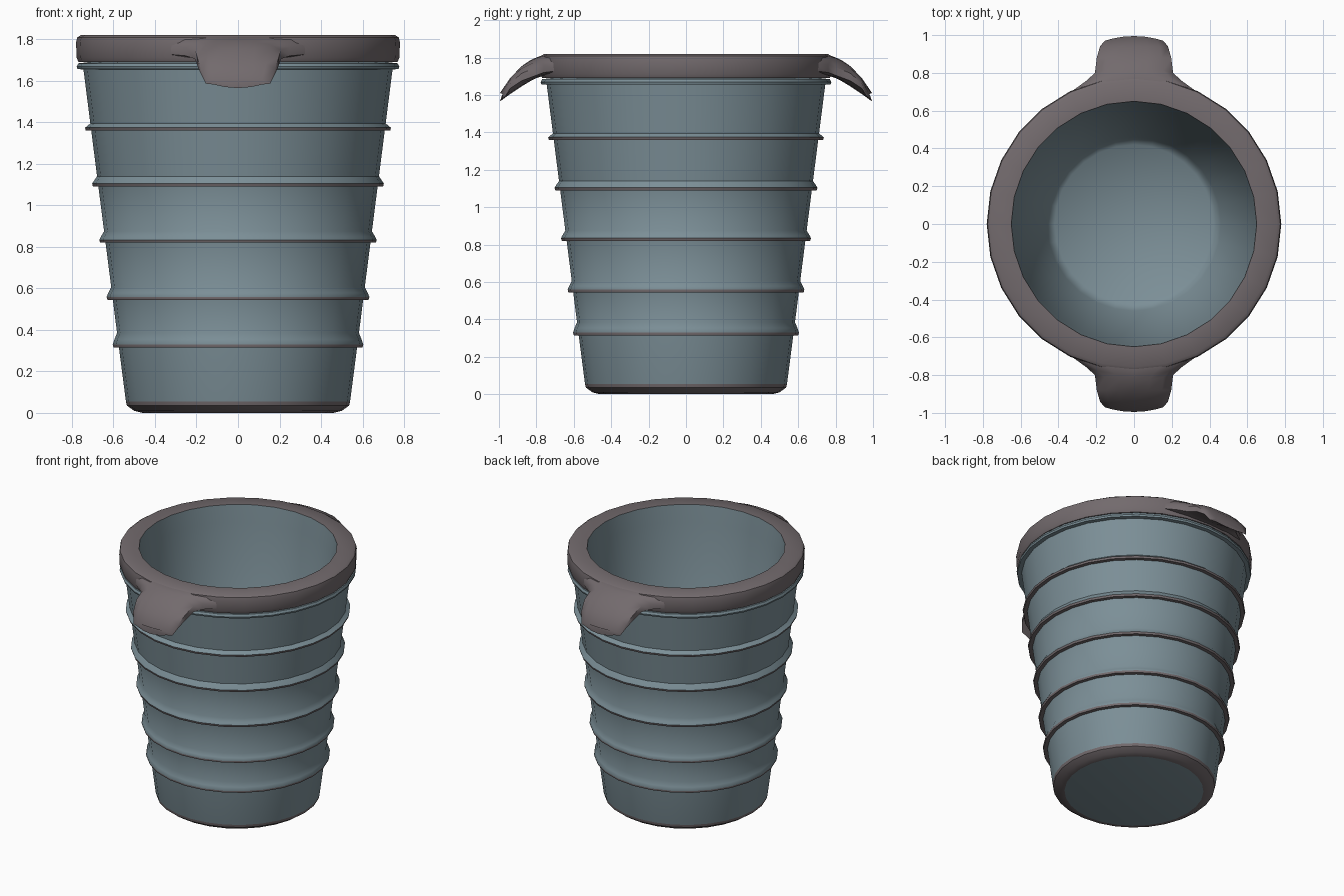
import bpy, bmesh, math

if "Cube" in bpy.data.objects:
    bpy.data.objects.remove(bpy.data.objects["Cube"])

SIDES = 28


def material(name, rgb):
    m = bpy.data.materials.new(name)
    m.diffuse_color = (*rgb, 1)
    m.use_nodes = True
    m.node_tree.nodes["Principled BSDF"].inputs["Base Color"].default_value = m.diffuse_color
    return m


BLUE = material("blue_plastic", (0.20, 0.275, 0.31))
GREY = material("warm_grey", (0.17, 0.145, 0.153))


def finish(bm, name, angle=40):
    me = bpy.data.meshes.new(name)
    bm.to_mesh(me)
    bm.free()
    me.materials.append(BLUE)
    me.materials.append(GREY)
    ob = bpy.data.objects.new(name, me)
    bpy.context.collection.objects.link(ob)
    bpy.ops.object.select_all(action='DESELECT')
    ob.select_set(True)
    bpy.context.view_layer.objects.active = ob
    bpy.ops.object.shade_smooth_by_angle(angle=math.radians(angle))
    return ob


def lathe(name, profile, angle=40):
    """profile: (radius, z, material index of the strip ending here)"""
    bm = bmesh.new()
    rings = []
    for r, z, _ in profile:
        rings.append([bm.verts.new((r * math.cos(a), r * math.sin(a), z))
                      for a in (2 * math.pi * k / SIDES for k in range(SIDES))])
    for i in range(len(rings) - 1):
        for k in range(SIDES):
            n = (k + 1) % SIDES
            f = bm.faces.new((rings[i][k], rings[i][n], rings[i + 1][n], rings[i + 1][k]))
            f.material_index = profile[i + 1][2]
    bmesh.ops.remove_doubles(bm, verts=bm.verts, dist=1e-5)
    return finish(bm, name, angle)


def wall(z):
    return 0.54 + 0.1275 * (z - 0.05)


# Outer shell: base, tapered wall with five ribs, bead under the rim
shell = [(0, 0, 0), (0.46, 0, 0), (0.50, 0.01, 1), (0.535, 0.035, 1), (0.54, 0.055, 1)]
for z, h in ((0.315, 0.07), (0.545, 0.06), (0.82, 0.055), (1.09, 0.05), (1.36, 0.035)):
    r = wall(z)
    shell += [(r, z, 0), (r + 0.026, z, 1), (r + 0.030, z + 0.014, 1),
              (r + 0.022, z + 0.55 * h, 0), (wall(z + h), z + h, 0)]
shell += [(wall(1.655), 1.655, 0), (0.773, 1.656, 0), (0.777, 1.668, 0),
          (0.770, 1.684, 0), (0.70, 1.692, 0)]
lathe("bucket_shell", shell)

# Rim band
lathe("rim", [(0.70, 1.69, 1), (0.768, 1.69, 1), (0.778, 1.712, 1), (0.78, 1.785, 1),
              (0.775, 1.808, 1), (0.757, 1.82, 1), (0.65, 1.82, 1)])

# Inner wall and floor
lathe("inner_wall", [(0.65, 1.82, 0), (0.635, 1.70, 0), (0.46, 0.12, 0),
                     (0.42, 0.08, 0), (0, 0.07, 0)], 60)

# Drooping grip tabs: centre y, top z, bottom z, half width, edge set-back
TAB = [(0.72, 1.812, 1.71, 0.44, 0.15), (0.77, 1.812, 1.70, 0.36, 0.09),
       (0.80, 1.80, 1.69, 0.25, 0.04), (0.83, 1.787, 1.675, 0.207, 0.03),
       (0.88, 1.753, 1.645, 0.197, 0.0), (0.94, 1.69, 1.605, 0.18, 0.0),
       (0.995, 1.61, 1.565, 0.155, 0.025)]
COLS = (-1, -0.75, -0.4, 0, 0.4, 0.75, 1)


def tab(name, side):
    bm = bmesh.new()
    loops = []
    for y, top, bot, w, back in TAB:
        upper, lower = [], []
        for u in COLS:
            px, py = side * u * w, side * (y - back * u * u)
            drop = 0.35 * (top - bot) * u ** 4
            upper.append(bm.verts.new((px, py, top - drop)))
            rise = 0.03 * u * u
            lower.append(bm.verts.new((px, py, min(bot + rise, top - drop - 0.008))))
        loops.append(upper + lower[::-1])
    n = len(loops[0])
    for a, b in zip(loops, loops[1:]):
        for k in range(n):
            bm.faces.new((a[k], a[(k + 1) % n], b[(k + 1) % n], b[k]))
    bm.faces.new(loops[0])
    bm.faces.new(loops[-1])
    for f in bm.faces:
        f.material_index = 1
    bmesh.ops.recalc_face_normals(bm, faces=bm.faces)
    finish(bm, name, 50)


tab("front_tab", -1)
tab("back_tab", 1)
